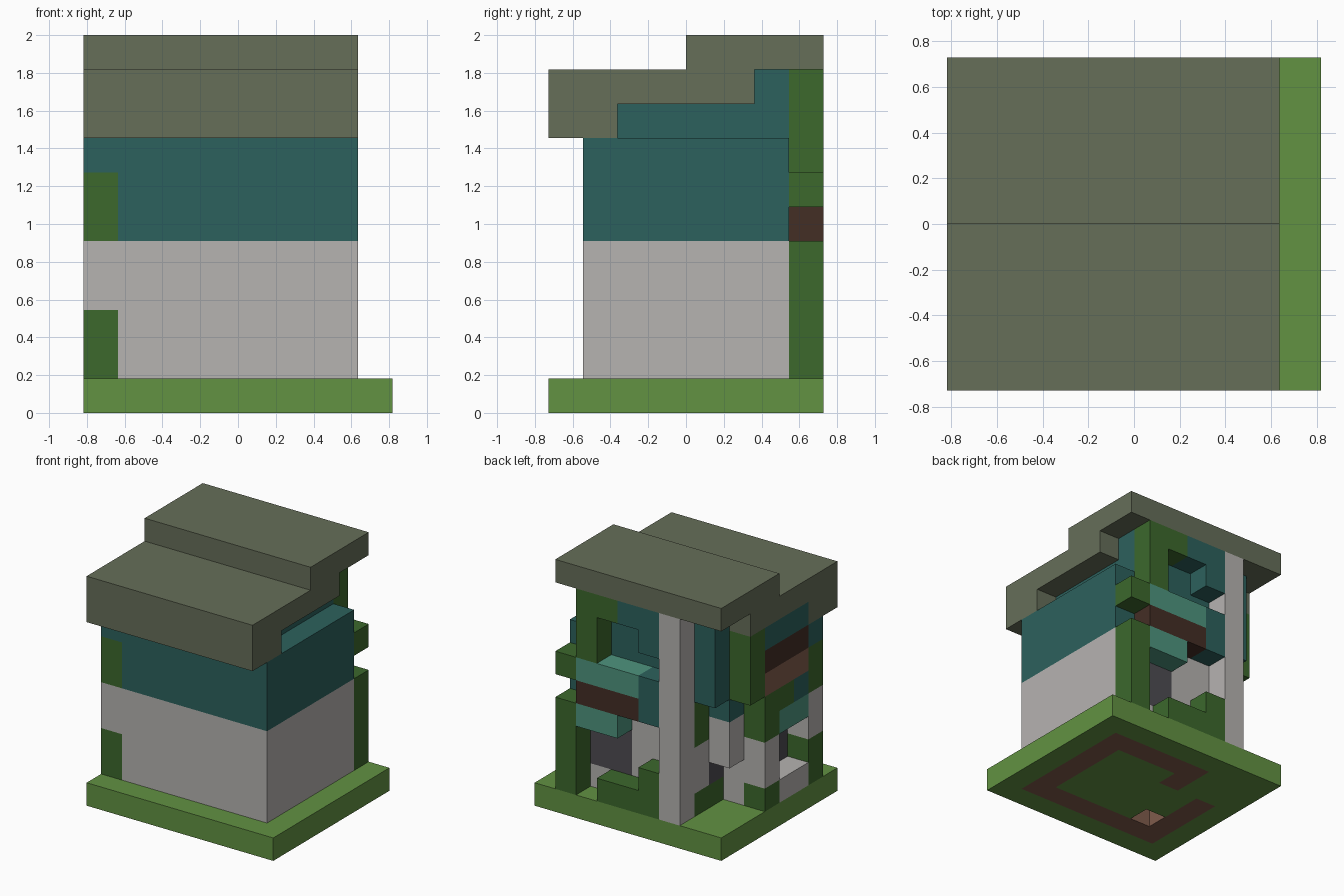
import bpy, bmesh
from mathutils import Vector

cube = bpy.data.objects.get("Cube")
if cube:
    bpy.data.objects.remove(cube, do_unlink=True)

UNIT = 2 / 11                      # edge of one block
CENTRE = Vector((4.5, 4, 0))


def linear(c):
    c /= 255
    return c / 12.92 if c < 0.04045 else ((c + 0.055) / 1.055) ** 2.4


def material(name, *rgb):
    mat = bpy.data.materials.new(name)
    mat.use_nodes = True
    colour = [linear(c) for c in rgb] + [1]
    mat.diffuse_color = colour
    mat.node_tree.nodes["Principled BSDF"].inputs["Base Color"].default_value = colour
    return mat


grass = material("grass green", 98, 146, 66)
leaf = material("leaf green", 60, 104, 44)
plaster = material("pale plaster", 182, 179, 177)
teal = material("deep teal", 44, 97, 93)
seafoam = material("seafoam", 78, 148, 126)
earth = material("earth brown", 128, 92, 76)
bark = material("dark brown", 68, 46, 37)
glass = material("dark glass", 78, 76, 82)
slate = material("olive slate", 102, 110, 89)

owner = {}       # block cell -> part name
parts = {}       # part name -> material


def cells(box):
    x, X, y, Y, z, Z = box
    return [(i, j, k) for i in range(x, X) for j in range(y, Y) for k in range(z, Z)]


def part(name, mat, *boxes):
    """Claim boxes (x0, x1, y0, y1, z0, z1) of blocks; later parts inset into earlier ones."""
    parts[name] = mat
    for box in boxes:
        for cell in cells(box):
            owner[cell] = name


def carve(box):
    for cell in cells(box):
        owner.pop(cell, None)


# Ground slab with the footing ring set into it
part("lawn", grass, (0, 9, 0, 8, 0, 1))
part("footing", earth, (3, 8, 6, 7, 0, 1), (3, 4, 5, 6, 0, 1), (7, 8, 1, 7, 0, 1),
     (1, 8, 1, 2, 0, 1), (1, 2, 1, 5, 0, 1))
carve((2, 3, 2, 3, 0, 1))

# Lower storey
part("lower_walls", plaster, (0, 8, 1, 2, 1, 5), (7, 8, 1, 7, 1, 5), (3, 8, 6, 7, 1, 5),
     (2, 3, 5, 7, 1, 5), (1, 2, 1, 5, 1, 5), (0, 1, 4, 5, 1, 4))
part("window_ledge", plaster, (0, 1, 2, 4, 1, 2))
part("hanging_bracket", plaster, (1, 2, 5, 6, 3, 5))
part("window_panes", glass, (5, 7, 6, 7, 2, 4), (1, 2, 2, 4, 2, 4), (2, 3, 5, 6, 2, 4))

# Upper storey and gable
part("upper_walls", teal, (0, 8, 1, 2, 5, 8), (7, 8, 1, 7, 5, 8), (3, 8, 6, 7, 5, 8),
     (2, 3, 5, 7, 5, 8), (0, 2, 2, 5, 5, 8), (1, 2, 5, 6, 5, 8))
part("gable", teal, (1, 7, 2, 7, 8, 9), (0, 1, 2, 5, 8, 9), (1, 7, 6, 7, 9, 10))
part("corner_bay", teal, (1, 2, 6, 7, 6, 10))

# Stepped roof
part("roof", slate, (0, 8, 0, 2, 8, 10), (0, 8, 2, 6, 9, 10), (0, 8, 4, 8, 10, 11))

# Back face: porch post, balcony, dormer frame
part("porch_post", plaster, (2, 3, 7, 8, 1, 10))
part("balcony_end", teal, (3, 4, 7, 8, 5, 7))
part("balcony_trim", seafoam, (4, 7, 7, 8, 6, 7), (5, 7, 7, 8, 4, 5))
part("balcony_beam", bark, (4, 7, 7, 8, 5, 6))
part("dormer_frame", teal, (3, 5, 7, 8, 9, 10), (3, 4, 7, 8, 8, 9))

# Side window: awning, lintel, shutter
part("side_awning", seafoam, (0, 1, 2, 4, 4, 5))
part("side_sill", earth, (0, 1, 2, 5, 6, 7))
part("side_opening", bark, (0, 1, 2, 5, 7, 8))

# Climbing plants and bushes
part("back_vines", leaf, (7, 8, 7, 8, 1, 5), (7, 8, 7, 8, 6, 7), (6, 7, 7, 8, 7, 10),
     (5, 6, 7, 8, 9, 10))
part("back_bush", leaf, (3, 6, 7, 8, 1, 2), (3, 4, 7, 8, 2, 3))
part("porch_vines", leaf, (2, 3, 6, 7, 4, 6), (2, 3, 5, 7, 1, 2))
part("side_vines", leaf, (0, 1, 5, 6, 6, 9), (0, 1, 4, 5, 4, 6), (0, 1, 3, 4, 5, 6),
     (0, 1, 4, 5, 1, 2))
part("front_vines", leaf, (0, 1, 1, 2, 1, 3), (0, 1, 1, 2, 5, 7))


def build(name, mat):
    """Skin the exposed sides of a part's blocks and merge them into large flat faces."""
    bm = bmesh.new()
    for cell in [c for c, who in owner.items() if who == name]:
        middle = Vector(cell) + Vector((0.5, 0.5, 0.5))
        for axis in range(3):
            for sign in (-1, 1):
                normal = Vector((0, 0, 0))
                normal[axis] = sign
                if tuple(int(a + b) for a, b in zip(cell, normal)) in owner:
                    continue
                u = Vector((0, 0, 0))
                u[(axis + 1) % 3] = 0.5
                v = normal.cross(u)
                face_mid = middle + normal / 2
                corners = [face_mid - u - v, face_mid + u - v, face_mid + u + v, face_mid - u + v]
                bm.faces.new([bm.verts.new((p - CENTRE) * UNIT) for p in corners])
    bmesh.ops.remove_doubles(bm, verts=bm.verts[:], dist=0.001)
    bmesh.ops.dissolve_limit(bm, angle_limit=0.01, verts=bm.verts[:], edges=bm.edges[:])
    mesh = bpy.data.meshes.new(name)
    bm.to_mesh(mesh)
    bm.free()
    mesh.materials.append(mat)
    bpy.context.collection.objects.link(bpy.data.objects.new(name, mesh))


for name, mat in parts.items():
    build(name, mat)
